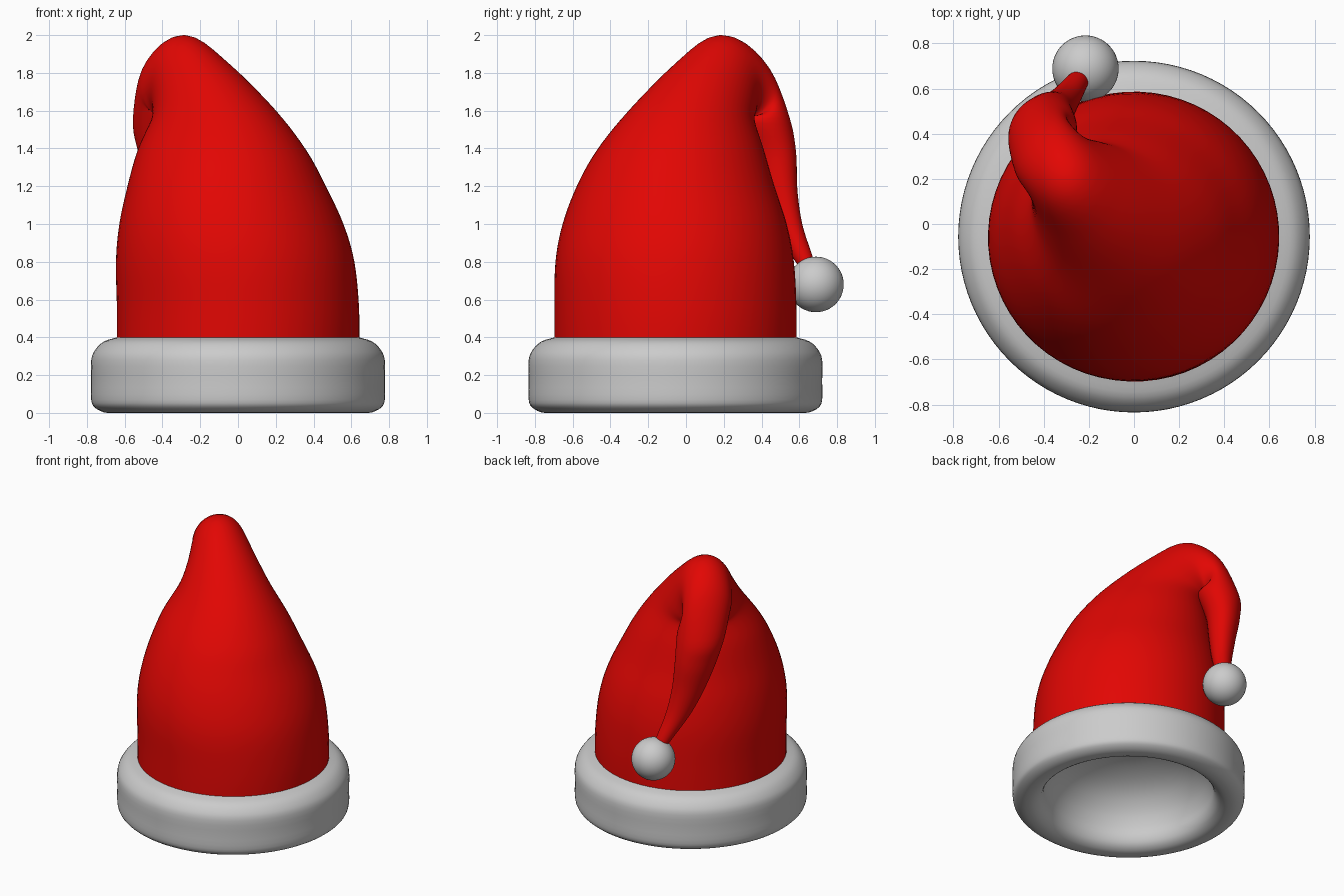
import bpy, bmesh, math
from mathutils import Vector

if "Cube" in bpy.data.objects:
    bpy.data.objects.remove(bpy.data.objects["Cube"])

CY = -0.056          # y of the brim axis


def catmull(rows, steps):
    # smooth interpolation through rows of numbers
    rows = [Vector(r) for r in rows]
    pts = [rows[0] * 2 - rows[1]] + rows + [rows[-1] * 2 - rows[-2]]
    out = []
    for i in range(1, len(pts) - 2):
        a, b, c, d = pts[i - 1:i + 3]
        for s in range(steps):
            t = s / steps
            out.append(0.5 * (2 * b + (c - a) * t + (2 * a - 5 * b + 4 * c - d) * t * t
                              + (3 * b - a - 3 * c + d) * t ** 3))
    return out + [rows[-1]]


def skin(name, rings, color=None):
    # join equal rings of points into a smooth surface, closed at the last ring
    bm = bmesh.new()
    loops = [[bm.verts.new(p) for p in ring] for ring in rings]
    n = len(loops[0])
    for a, b in zip(loops, loops[1:]):
        for i in range(n):
            j = (i + 1) % n
            bm.faces.new((a[i], a[j], b[j], b[i]))
    bm.faces.new(loops[-1])
    bmesh.ops.recalc_face_normals(bm, faces=bm.faces)
    me = bpy.data.meshes.new(name)
    bm.to_mesh(me)
    bm.free()
    me.shade_smooth()
    ob = bpy.data.objects.new(name, me)
    bpy.context.collection.objects.link(ob)
    if color:
        mat = bpy.data.materials.new(name + "_color")
        mat.diffuse_color = color
        mat.use_nodes = True
        mat.node_tree.nodes["Principled BSDF"].inputs["Base Color"].default_value = mat.diffuse_color
        me.materials.append(mat)
    return ob


# Red cone folded over to the back left; each section is
# outer point, inner point (nearest the fold) and sideways half width
d = Vector((-0.75, 0.66, 0))
e = Vector((0.66, 0.75, 0))


def level(x, y, z, r, w=None):
    c = Vector((x, y, z))
    return (*(c - d * r), *(c + d * r), w or abs(r))


sections = [
    level(0, CY, 0.30, 0.642),
    level(0, CY, 0.55, 0.642),
    level(-0.015, -0.06, 0.80, 0.632),
    level(-0.035, -0.06, 1.00, 0.594),
    level(-0.06, -0.055, 1.20, 0.53, 0.52),
    level(-0.085, -0.03, 1.39, 0.46, 0.43),
    (0.125, -0.205, 1.61, -0.39, 0.265, 1.53, 0.318),
    (-0.095, 0.0, 1.86, -0.385, 0.29, 1.55, 0.235),
    (-0.285, 0.185, 2.00, -0.385, 0.305, 1.565, 0.18),
    (-0.435, 0.36, 1.87, -0.38, 0.315, 1.55, 0.168),
    level(-0.405, 0.395, 1.56, -0.14, 0.165),
    level(-0.40, 0.45, 1.38, -0.115, 0.145),
    level(-0.365, 0.485, 1.18, -0.09, 0.115),
    level(-0.32, 0.535, 1.00, -0.07, 0.088),
    level(-0.265, 0.61, 0.84, -0.052, 0.06),
    level(-0.23, 0.66, 0.74, -0.04),
]
N = 64
rings = []
for v in catmull(sections, 5):
    o, i, w = Vector(v[0:3]), Vector(v[3:6]), v[6]
    rings.append([(o + i) / 2 + (o - i) / 2 * math.cos(2 * math.pi * k / N)
                  - e * w * math.sin(2 * math.pi * k / N) for k in range(N)])
skin("hat_cone", rings, (0.76, 0.002, 0.001, 1))

# Fur brim with the domed lining, revolved from one profile
profile = [(0.64, 0.40), (0.71, 0.378), (0.755, 0.335), (0.777, 0.28), (0.777, 0.17),
           (0.777, 0.07), (0.76, 0.03), (0.71, 0.003), (0.65, 0.002), (0.60, 0.03),
           (0.573, 0.08), (0.56, 0.15), (0.52, 0.24), (0.44, 0.33),
           (0.33, 0.395), (0.18, 0.44), (0.004, 0.455)]
M = 96
brim = [[(r * math.cos(2 * math.pi * k / M), CY + r * math.sin(2 * math.pi * k / M), max(z, 0))
         for k in range(M)] for r, z in catmull(profile, 3)]
skin("fur_brim", brim)

# Pom-pom at the tip
bpy.ops.mesh.primitive_uv_sphere_add(segments=48, ring_count=24, radius=0.147,
                                     location=(-0.215, 0.688, 0.68))
pom = bpy.context.object
pom.name = "pom_pom"
pom.data.shade_smooth()
